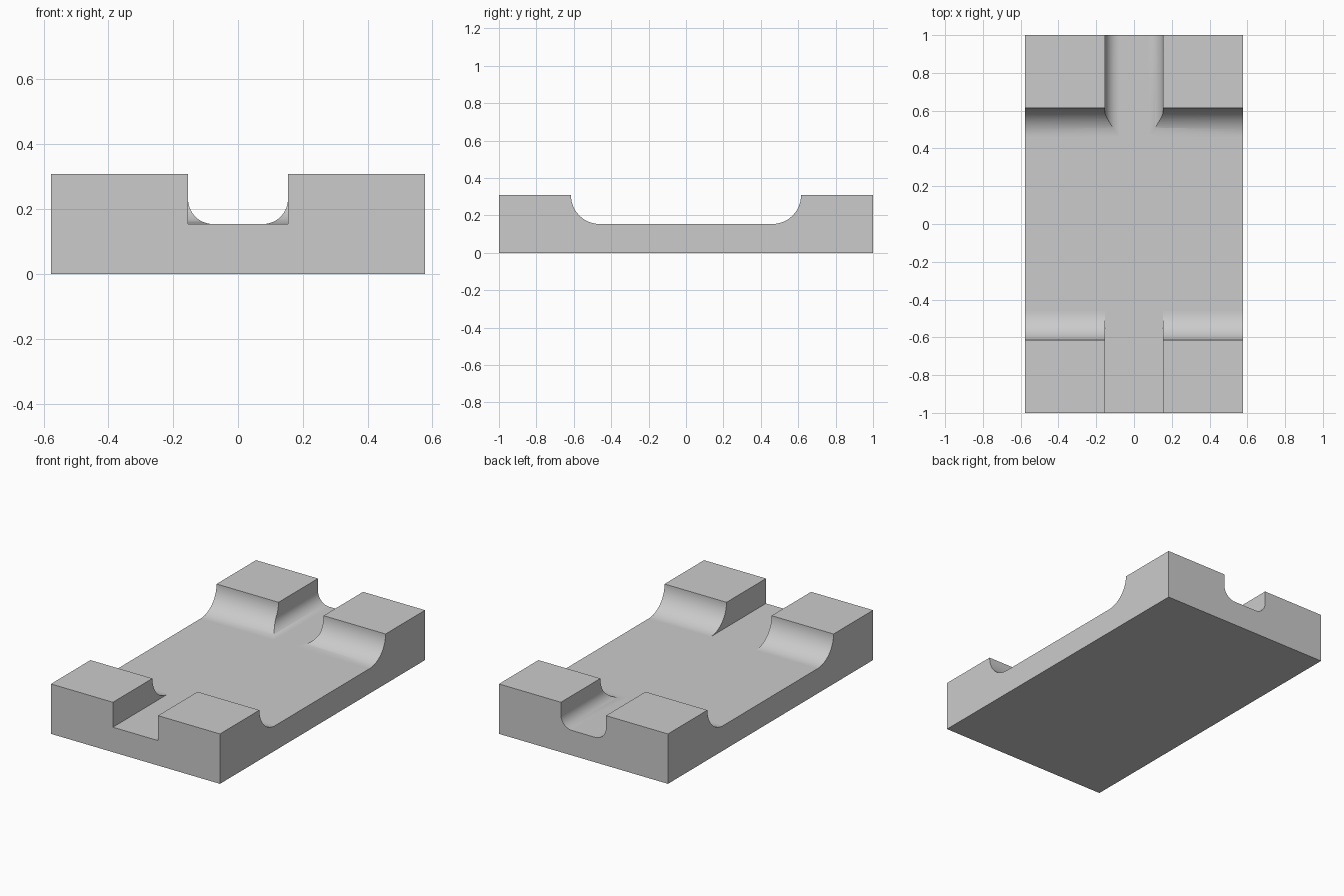
import bpy, bmesh
from math import sin, cos, pi

cube = bpy.data.objects.get("Cube")
if cube:
    bpy.data.objects.remove(cube, do_unlink=True)

HALF_WIDTH, HALF_LENGTH = 0.577, 1.0
TOP, FLOOR = 0.308, 0.154
POCKET, CHANNEL = 0.615, 0.154     # half sizes of the two recesses
STEPS = 24

grey = bpy.data.materials.new("plain grey")
grey.use_nodes = True
colour = (0.6, 0.6, 0.6, 1)
grey.diffuse_color = colour
grey.node_tree.nodes["Principled BSDF"].inputs["Base Color"].default_value = colour


def fillet_side(half, radius):
    """Right half of a U recess, from the floor up to the fillet's top."""
    return [(half - radius + radius * sin(i / STEPS * pi / 2),
             FLOOR + radius * (1 - cos(i / STEPS * pi / 2)))
            for i in range(STEPS + 1)]


def recess(half, radius):
    """Full U outline from the upper left to the upper right."""
    right = fillet_side(half, radius) if radius else [(half, FLOOR)]
    return [(-u, z) for u, z in reversed(right)] + right


def prism(name, points):
    """Close a solid between two matching rings of points."""
    bm = bmesh.new()
    rings = [[bm.verts.new(p) for p in ring] for ring in points]
    a, b = rings
    bm.faces.new(a)
    bm.faces.new(b)
    for i in range(len(a)):
        j = (i + 1) % len(a)
        bm.faces.new((a[i], a[j], b[j], b[i]))
    bmesh.ops.recalc_face_normals(bm, faces=bm.faces)
    mesh = bpy.data.meshes.new(name)
    bm.to_mesh(mesh)
    bm.free()
    mesh.materials.append(grey)
    obj = bpy.data.objects.new(name, mesh)
    bpy.context.collection.objects.link(obj)
    return obj


# Block with a wide filleted pocket running across it
side = ([(-HALF_LENGTH, 0), (-HALF_LENGTH, TOP)] + recess(POCKET, TOP - FLOOR)
        + [(HALF_LENGTH, TOP), (HALF_LENGTH, 0)])
block = prism("block", [[(x, y, z) for y, z in side]
                        for x in (-HALF_WIDTH, HALF_WIDTH)])

# Square channel at the front, round-cornered channel at the back
for name, radius, ends in (("front_channel_cutter", 0, (-1.2, -0.4)),
                           ("back_channel_cutter", 0.077, (0.4, 1.2))):
    outline = [(-CHANNEL, 0.5)] + recess(CHANNEL, radius) + [(CHANNEL, 0.5)]
    cutter = prism(name, [[(x, y, z) for x, z in outline] for y in ends])
    cutter.hide_render = True
    cut = block.modifiers.new(name, 'BOOLEAN')
    cut.operation, cut.solver, cut.object = 'DIFFERENCE', 'EXACT', cutter
    bpy.context.view_layer.objects.active = block
    bpy.ops.object.modifier_apply(modifier=name)
    bpy.data.objects.remove(cutter, do_unlink=True)

# Smooth fillets, flat planes
bpy.ops.object.select_all(action='DESELECT')
block.select_set(True)
bpy.ops.object.shade_smooth_by_angle(angle=pi / 6)
for face in block.data.polygons:
    face.use_smooth = max(abs(c) for c in face.normal) < 0.9999
